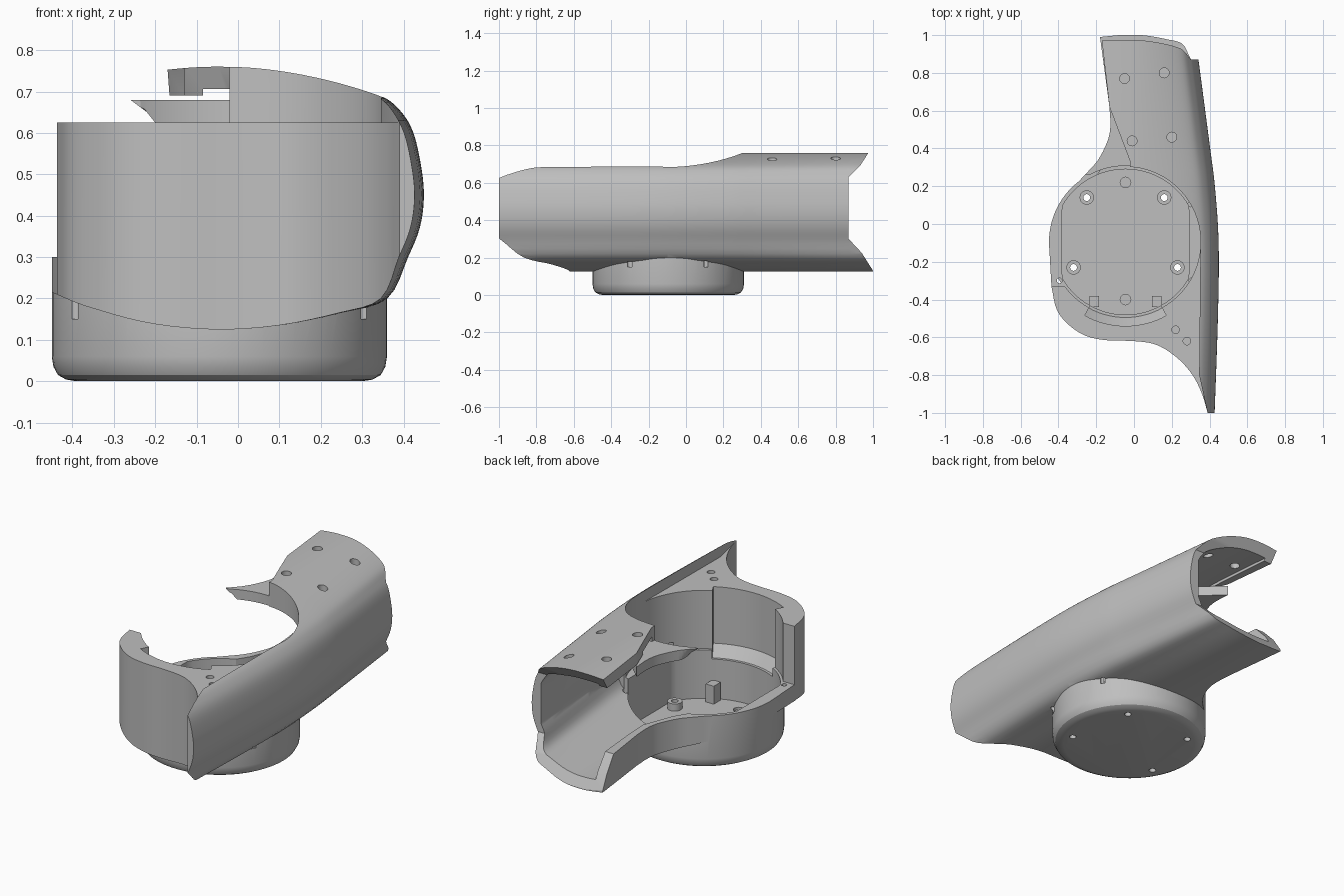
import bpy, bmesh, math
from mathutils import Vector

if "Cube" in bpy.data.objects:
    bpy.data.objects.remove(bpy.data.objects["Cube"], do_unlink=True)

grey = bpy.data.materials.new("plain grey")
grey.use_nodes = True
COLOR = (0.52, 0.52, 0.52, 1)
grey.diffuse_color = COLOR
grey.node_tree.nodes["Principled BSDF"].inputs["Base Color"].default_value = COLOR

CX, CY = -0.045, -0.095     # centre of the round bowl


def loft(name, rings):
    """Closed solid through rings of equal point count."""
    bm = bmesh.new()
    rows = [[bm.verts.new(p) for p in ring] for ring in rings]
    n = len(rows[0])
    for a, b in zip(rows, rows[1:]):
        for i in range(n):
            j = (i + 1) % n
            bm.faces.new((a[i], a[j], b[j], b[i]))
    bm.faces.new(rows[0])
    bm.faces.new(rows[-1])
    bmesh.ops.recalc_face_normals(bm, faces=bm.faces)
    mesh = bpy.data.meshes.new(name)
    bm.to_mesh(mesh)
    bm.free()
    mesh.materials.append(grey)
    ob = bpy.data.objects.new(name, mesh)
    bpy.context.collection.objects.link(ob)
    return ob


def prism(name, poly, z0, z1):
    return loft(name, [[(x, y, z) for x, y in poly] for z in (z0, z1)])


def circle(r, x=CX, y=CY, n=96):
    return [(x + r * math.cos(2 * math.pi * i / n), y + r * math.sin(2 * math.pi * i / n))
            for i in range(n)]


def smooth(pts, steps=5):
    """Catmull-Rom curve through open points."""
    v = [Vector(p) for p in pts]
    v = [2 * v[0] - v[1]] + v + [2 * v[-1] - v[-2]]
    out = []
    for a, b, c, d in zip(v, v[1:], v[2:], v[3:]):
        for k in range(steps):
            t = k / steps
            out.append(tuple(0.5 * (2 * b + (c - a) * t + (2 * a - 5 * b + 4 * c - d) * t * t
                                    + (3 * b - a - 3 * c + d) * t ** 3)))
    return out + [tuple(pts[-1])]


def boolean(ob, cutter, op="DIFFERENCE"):
    mod = ob.modifiers.new("cut", "BOOLEAN")
    mod.operation, mod.solver, mod.object = op, "EXACT", cutter
    bpy.context.view_layer.objects.active = ob
    bpy.ops.object.modifier_apply(modifier=mod.name)
    bpy.data.objects.remove(cutter, do_unlink=True)


def finish(ob):
    bpy.ops.object.select_all(action="DESELECT")
    ob.select_set(True)
    bpy.context.view_layer.objects.active = ob
    bpy.ops.object.shade_smooth_by_angle(angle=math.radians(28))


# Arched cross-section, swept along y with a gentle bow of the side wall
SECTION = smooth([(-.8, .64), (-.45, .715), (-.17, .753), (-.03, .76), (.1, .751), (.23, .727),
                  (.34, .692), (.39, .655), (.423, .6), (.443, .51), (.448, .44), (.438, .37),
                  (.41, .3), (.36, .2), (.25, .165), (.1, .135), (-.05, .125), (-.2, .138),
                  (-.33, .17), (-.45, .215), (-.8, .38)], 4)
BOW = smooth([(-1.1, -.025), (-.5, -.004), (-.1, 0), (.2, -.02), (.4, -.045),
              (.87, -.107), (1.1, -.14)], 4)


def sweep(name, sx=1, sz=1):
    rings = []
    for y, s in BOW:
        ring = []
        for x, z in SECTION:
            x += s * min(max(x / .4, 0), 1)
            ring.append((-.05 + (x + .05) * sx, y, .443 + (z - .443) * sz))
        rings.append(ring)
    return loft(name, rings)


# Plan outline
LEFT = smooth([(-.45, -.1), (-.43, .02), (-.37, .14), (-.26, .26), (-.19, .34),
               (-.14, .44), (-.125, .52), (-.13, .62)])
FRONT = smooth([(.39, -1), (.36, -.9), (.31, -.8), (.23, -.71), (.12, -.64), (0, -.62),
                (-.15, -.615), (-.26, -.59), (-.35, -.53), (-.41, -.45), (-.437, -.33)])
OUTLINE = [(.6, -1)] + FRONT + LEFT + [(-.18, .99), (-.08, 1), (.6, 1)]

shell = sweep("housing_shell")
boolean(shell, prism("outline", OUTLINE, -.2, 1), "INTERSECT")

# Round bowl under the shell
bowl_profile = [(.345, 0), (.37, .004), (.39, .015), (.401, .035), (.405, .06), (.405, .3)]
bowl = loft("bowl", [[(x, y, z) for x, y in circle(r)] for r, z in bowl_profile])
boolean(shell, bowl, "UNION")

# Rear cavity with a flat side wall, leaving a solid lip around the opening
cavity = sweep("cavity", .91, .83)
region = [(-.14, 1.2), (-.09, .62), (-.085, .5), (-.15, .33), (-.2, .25), (-.05, .1),
          (.345, .1), (.33, .4), (.285, .87), (.26, 1.2)]
boolean(cavity, prism("region", region, 0, 1), "INTERSECT")
boolean(cavity, prism("lip", circle(.425), .625, .9))
boolean(shell, cavity)

# Bowl pocket with flattened sides, and the round opening above it
pocket = [(min(max(x, -.38), .29), y) for x, y in circle(.385)]
boolean(shell, prism("pocket", pocket, .03, .5))
boolean(shell, prism("opening", circle(.398), .3, 1.2))

# Open left side above the low rim, reaching in under the top plate
boolean(shell, prism("left_open", [(-1, -.33), (-.02, -.33), (-.02, .33),
                                   (-.13, .62), (-.185, 1.1), (-1, 1.1)], .3, 1.2))
boolean(shell, prism("under_plate", [(-1, .33), (.03, .335), (-.05, .62), (-.1, 1.2),
                                     (-1, 1.2)], .3, .69))
# Flat front flange
boolean(shell, prism("flange_cut", [(-1, -1.2), (.39, -1.2), (.39, -1), (.345, -.8),
                                    (.352, -.1), (-1, -.1)], .625, 1.2))
# Slanted rear mouth
mouth = [(.87, .3), (.87, .63), (.93, .69), (.975, .76), (1.05, .88), (1.3, .88),
         (1.3, -.05), (1.12, -.05), (1, .13), (.94, .225)]
boolean(shell, loft("mouth", [[(x, y, z) for y, z in mouth] for x in (-1, 1)]))

# Curved recess down the inside of the front wall, with a sloped bottom
arc = [math.radians(241 + 58 * i / 16) for i in range(17)]
recess = [[(CX + r * math.cos(a), CY + r * math.sin(a), z)
           for r, run in ((.37, arc), (outer, arc[::-1])) for a in run]
          for outer, z in ((.4, .25), (.445, .31), (.445, .8))]
boolean(shell, loft("recess", recess))

# Screw holes: x, y, radius, bottom, top
SCREWS = [(-.25, .14), (.16, .14), (-.32, -.23), (.23, -.23)]
holes = [(x, y, .026, .66, .9) for x, y in ((-.05, .77), (.16, .8), (-.01, .44), (.2, .46))]
holes += [(x, y, .02, .58, .7) for x, y in ((.22, -.56), (.28, -.62))]
holes += [(x, y, .014, .15, .35) for x, y in ((-.395, -.3), (.305, -.3), (.3, .105))]
holes += [(x, y, .018, -.1, .1) for x, y in SCREWS]
holes += [(CX, y, .028, .015, .1) for y in (.22, -.4)]
for x, y, r, z0, z1 in holes:
    boolean(shell, prism("hole", circle(r, x, y, 20), z0, z1))
finish(shell)

# Low horn-shaped plate behind the opening, undercut at its tip
horn_poly = [p for p in LEFT if p[1] > .25] + [(.0, .5), (.15, .4), (.15, .25)]
horn = loft("horn_plate", [[(max(x, tip), y, z) for x, y in horn_poly]
                           for tip, z in ((-.2, .625), (-.22, .65), (-.27, .68))])
boolean(horn, prism("horn_round", circle(.403), .5, .8))
finish(horn)

# Screw bosses on the bowl floor
for i, (x, y) in enumerate(SCREWS):
    boss = prism(f"screw_boss_{i + 1}", circle(.038, x, y, 24), .025, .07)
    boolean(boss, prism("hole", circle(.018, x, y, 20), 0, .2))
    finish(boss)

# Two small posts against the front of the bowl
for side, x in (("right", -.21), ("left", .12)):
    prism(f"post_{side}", [(x - .025, -.44), (x + .025, -.44), (x + .025, -.38), (x - .025, -.38)],
          .025, .13)
